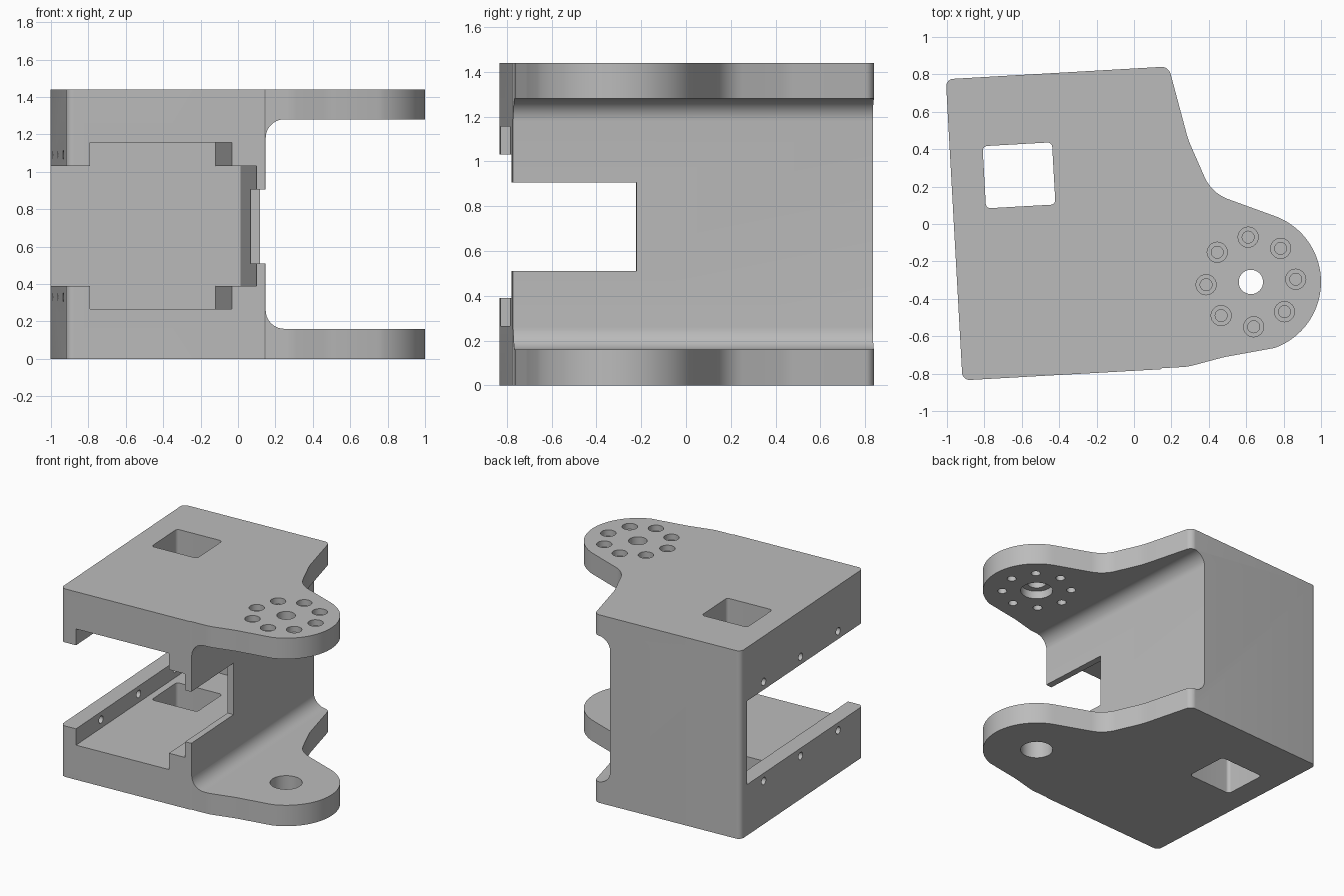
import bpy, bmesh
from math import sin, cos, tan, radians, pi
from mathutils import Matrix, Vector

if "Cube" in bpy.data.objects:
    bpy.data.objects.remove(bpy.data.objects["Cube"], do_unlink=True)

grey = bpy.data.materials.new("plain grey")
grey.use_nodes = True
COLOUR = (0.5, 0.5, 0.5, 1)
grey.diffuse_color = COLOUR
grey.node_tree.nodes["Principled BSDF"].inputs["Base Color"].default_value = COLOUR

HEIGHT, PLATE, MID = 1.44, 0.16, 0.71
# The housing is turned slightly; its frame starts at the front outer corner
FRAME = Matrix.Translation((-0.917, -0.836, 0)) @ Matrix.Rotation(0.056, 4, "Z")
PIVOT = (0.625, -0.31)


def rounded(corners, steps=10):
    """Closed outline from (x, y, radius) corners."""
    out = []
    n = len(corners)
    for i, (x, y, r) in enumerate(corners):
        p = Vector((x, y))
        if r == 0:
            out.append(p)
            continue
        a = (Vector(corners[i - 1][:2]) - p).normalized()
        b = (Vector(corners[(i + 1) % n][:2]) - p).normalized()
        half = a.angle(b) / 2
        centre = p + (a + b).normalized() * (r / sin(half))
        start = p + a * (r / tan(half)) - centre
        end = p + b * (r / tan(half)) - centre
        sweep = start.angle_signed(end)
        for k in range(steps + 1):
            t = -sweep * k / steps
            out.append(centre + Matrix.Rotation(t, 2) @ start)
    return out


def prism(name, outline, z0, z1, matrix=Matrix()):
    bm = bmesh.new()
    face = bm.faces.new([bm.verts.new((p[0], p[1], z0)) for p in outline])
    top = bmesh.ops.extrude_face_region(bm, geom=[face])["geom"]
    moved = [v for v in top if isinstance(v, bmesh.types.BMVert)]
    bmesh.ops.translate(bm, vec=(0, 0, z1 - z0), verts=moved)
    bmesh.ops.transform(bm, matrix=matrix, verts=bm.verts)
    bmesh.ops.recalc_face_normals(bm, faces=bm.faces)
    mesh = bpy.data.meshes.new(name)
    bm.to_mesh(mesh)
    bm.free()
    ob = bpy.data.objects.new(name, mesh)
    mesh.materials.append(grey)
    bpy.context.collection.objects.link(ob)
    return ob


def rect(x0, x1, y0, y1, r=0):
    return rounded([(x0, y0, r), (x1, y0, r), (x1, y1, r), (x0, y1, r)])


def circle(x, y, r, n=32):
    return [(x + r * cos(2 * pi * k / n), y + r * sin(2 * pi * k / n)) for k in range(n)]


# Bracket: full outline with the rounded ear, extruded to full height
ear = []
for k in range(33):
    a = radians(-70 + 138 * k / 32)
    ear.append((PIVOT[0] + 0.375 * cos(a), PIVOT[1] + 0.375 * sin(a), 0))
outline = rounded([
    (-0.917, -0.836, 0.04), (0.14, -0.777, 0), (0.15, -0.771, 0),
    (0.29, -0.763, 0.3), (0.48, -0.712, 0.5), *ear,
    (0.415, 0.165, 0.22), (0.29, 0.45, 0.4), (0.185, 0.842, 0.05),
    (-1.006, 0.774, 0.04)])
bracket = prism("bracket", outline, 0, HEIGHT)

cutters = []


def cut(name, outline, z0, z1, matrix=Matrix()):
    cutters.append(prism(name, outline, z0, z1, matrix))


# Gap between the two ears, filleted against the side wall
cut("ear_gap", rect(1.067, 3, PLATE, 1.28, 0.1), -3, 1,
    FRAME @ Matrix.Rotation(pi / 2, 4, "X"))
# Pocket open to the front and side, with a deeper channel behind the rims
cut("pocket", rect(-0.3, 1.017, -0.3, 1.53), 0.39, 1.03, FRAME)
cut("channel", rect(0.125, 0.885, -0.35, 1.53), 0.265, 1.155, FRAME)
# Notch in the side wall
cut("wall_notch", rect(0.95, 1.3, -0.4, 0.556), 0.51, 0.905, FRAME)
# Square window through both plates
cut("window", rect(0.177, 0.549, 0.911, 1.244, 0.025), -0.2, 1.7, FRAME)
# Pivot holes: wide in the lower ear, stepped in the upper one
cut("lower_pivot", circle(*PIVOT, 0.112, 48), -0.2, 0.5)
cut("upper_pivot_step", circle(*PIVOT, 0.112, 48), 1.0, 1.34)
cut("upper_pivot", circle(*PIVOT, 0.065, 48), 1.1, 1.7)
# Ring of countersunk screw holes in the upper ear
for k in range(8):
    a = radians(3.5 + 45 * k)
    x, y = PIVOT[0] + 0.24 * cos(a), PIVOT[1] + 0.24 * sin(a)
    cut("screw_hole", circle(x, y, 0.032, 24), 1.1, 1.6)
    cut("screw_head", circle(x, y, 0.054, 24), 1.395, 1.65)
# Side screw holes through both rims
for z in (0.33, 1.09):
    for v in (0.33, 0.825, 1.31):
        side = FRAME @ Matrix.Translation((0, v, z)) @ Matrix.Rotation(pi / 2, 4, "Y")
        cut("rim_hole", circle(0, 0, 0.028, 20), -0.1, 0.2, side)

for c in cutters:
    mod = bracket.modifiers.new(c.name, "BOOLEAN")
    mod.operation = "DIFFERENCE"
    mod.solver = "EXACT"
    mod.object = c

# Bake the cuts and drop the cutters
bpy.context.view_layer.update()
graph = bpy.context.evaluated_depsgraph_get()
result = bpy.data.meshes.new_from_object(bracket.evaluated_get(graph))
bracket.modifiers.clear()
bracket.data = result
for c in cutters:
    bpy.data.objects.remove(c, do_unlink=True)

bpy.ops.object.select_all(action="DESELECT")
bracket.select_set(True)
bpy.context.view_layer.objects.active = bracket
bpy.ops.object.shade_smooth_by_angle(angle=radians(25))
